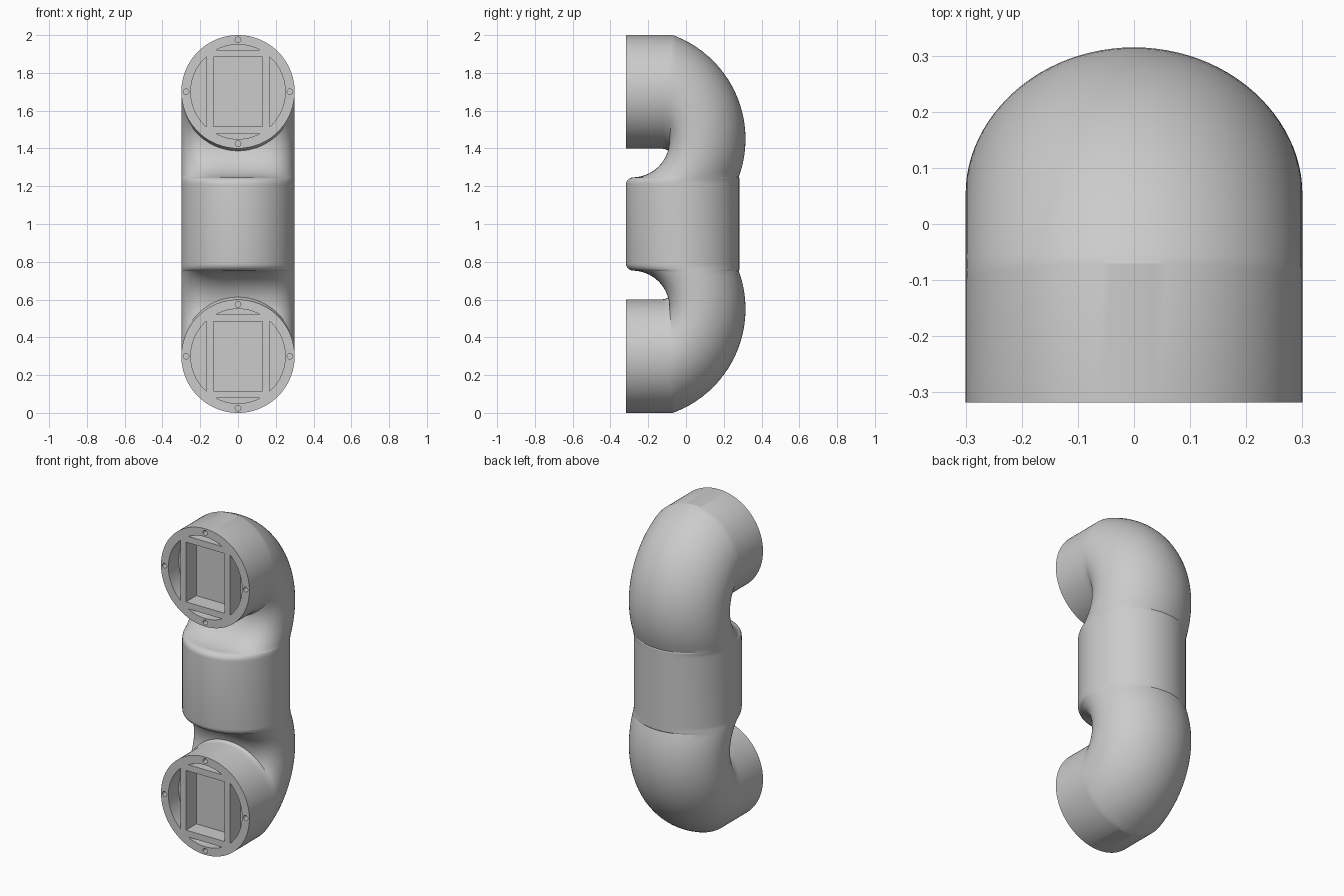
import bpy
import bmesh
from math import sin, cos, pi, radians
from mathutils import Vector

cube = bpy.data.objects.get("Cube")
if cube:
    bpy.data.objects.remove(cube, do_unlink=True)

R = 0.3          # pipe radius
FRONT = -0.318   # plane of the two open ends
SIDES = 96
BEND_STEPS = 28

grey = bpy.data.materials.new("light grey")
grey.use_nodes = True
grey.diffuse_color = (0.6, 0.6, 0.6, 1)
grey.node_tree.nodes["Principled BSDF"].inputs["Base Color"].default_value = grey.diffuse_color


def new_object(name, bm):
    bmesh.ops.recalc_face_normals(bm, faces=bm.faces)
    mesh = bpy.data.meshes.new(name)
    bm.to_mesh(mesh)
    bm.free()
    mesh.materials.append(grey)
    obj = bpy.data.objects.new(name, mesh)
    bpy.context.collection.objects.link(obj)
    return obj


def arc(y, z, radius, degrees):
    a = radians(degrees)
    return (y + radius * cos(a), z + radius * sin(a))


# Upper half of the pipe: pairs of (outer, inner) points in the y-z plane
pairs = [((FRONT, 2.0), (FRONT, 1.4)), ((-0.07, 2.0), (-0.135, 1.4)),
         ((-0.055, 1.995), (-0.11, 1.397))]
for i in range(BEND_STEPS + 1):
    t = i / BEND_STEPS
    pairs.append((arc(-0.27, 1.45, 0.585, 67 - 87 * t),
                  arc(-0.285, 1.45, 0.203, -18 - 70 * t)))
# Rounded shoulder that leads into the straight middle
for i in range(1, 7):
    a = pi / 2 * i / 6
    pairs.append(((0.282, 1.25 - 0.037 * i / 6),
                  (-0.278 - 0.04 * sin(a), 1.21 + 0.037 * cos(a))))

# Mirror the path for the lower half
pairs += [((o[0], 2 - o[1]), (n[0], 2 - n[1])) for o, n in reversed(pairs)]

# Skin the pipe with round cross-sections
bm = bmesh.new()
rings = []
for outer, inner in pairs:
    o, n = Vector((0, *outer)), Vector((0, *inner))
    mid, half = (o + n) / 2, (o - n) / 2
    rings.append([bm.verts.new(mid + half * cos(a) + Vector((R * sin(a), 0, 0)))
                  for a in (2 * pi * k / SIDES for k in range(SIDES))])
for r, s in zip(rings, rings[1:]):
    for k in range(SIDES):
        j = (k + 1) % SIDES
        bm.faces.new((r[k], r[j], s[j], s[k]))
bm.faces.new(rings[0])
bm.faces.new(rings[-1])
pipe = new_object("pipe_body", bm)


# Recesses in each end face
def prism(bm, outline, z0, depth):
    verts = [bm.verts.new((x, FRONT - 0.05, z0 + z)) for x, z in outline]
    face = bm.faces.new(verts)
    moved = bmesh.ops.extrude_face_region(bm, geom=[face])["geom"]
    bmesh.ops.translate(bm, vec=(0, depth + 0.05, 0),
                        verts=[v for v in moved if isinstance(v, bmesh.types.BMVert)])


def segment(chord, direction, radius=0.25, steps=24):
    # Circle segment cut off by a chord, facing the given direction
    half = math_acos(chord / radius)
    angles = [direction - half + 2 * half * k / steps for k in range(steps + 1)]
    return [(radius * cos(a), radius * sin(a)) for a in angles]


def math_acos(value):
    return Vector((value, (1 - value * value) ** 0.5)).angle_signed(Vector((1, 0)))


bm = bmesh.new()
for z0 in (0.3, 1.7):
    prism(bm, [(-0.13, -0.183), (0.13, -0.183), (0.13, 0.183), (-0.13, 0.183)], z0, 0.1)
    for q in range(4):
        d = q * pi / 2
        prism(bm, segment(0.222 if q % 2 else 0.168, d), z0, 0.1)
        cx, cz = 0.275 * cos(d), 0.275 * sin(d)
        hole = [(cx + 0.015 * cos(k * pi / 8), cz + 0.015 * sin(k * pi / 8)) for k in range(16)]
        prism(bm, hole, z0, 0.2)
cutter = new_object("recess_cutter", bm)
cutter.hide_render = True

cut = pipe.modifiers.new("recesses", 'BOOLEAN')
cut.operation = 'DIFFERENCE'
cut.solver = 'EXACT'
cut.object = cutter
bpy.ops.object.select_all(action='DESELECT')
bpy.context.view_layer.objects.active = pipe
pipe.select_set(True)
bpy.ops.object.modifier_apply(modifier=cut.name)
bpy.data.objects.remove(cutter, do_unlink=True)

bpy.ops.object.shade_smooth_by_angle(angle=radians(18))
